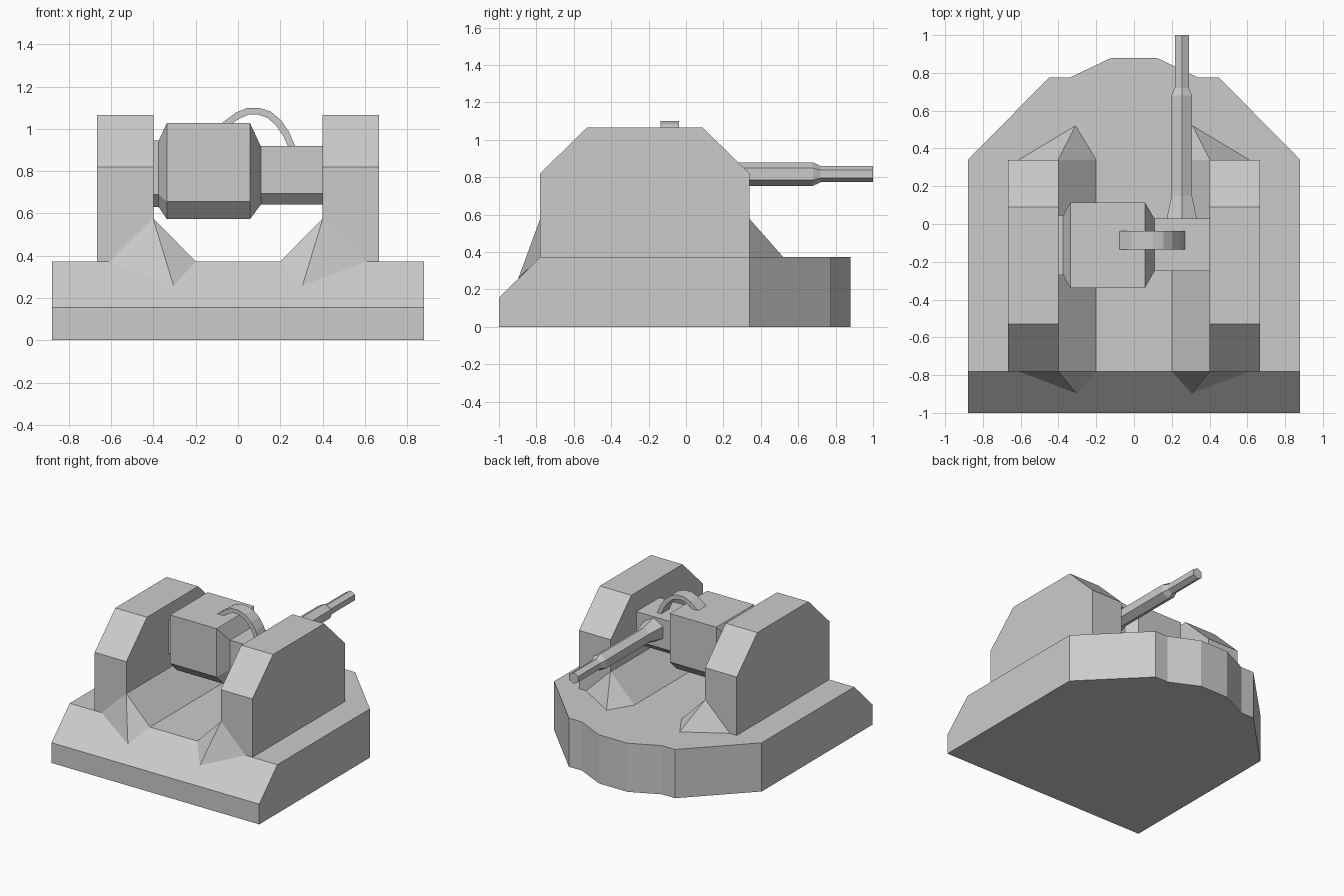
import bpy, bmesh, math
from mathutils import Vector

if "Cube" in bpy.data.objects:
    bpy.data.objects.remove(bpy.data.objects["Cube"])


def finish(name, bm, mirror=False):
    bmesh.ops.recalc_face_normals(bm, faces=bm.faces[:])
    mesh = bpy.data.meshes.new(name)
    bm.to_mesh(mesh)
    bm.free()
    obj = bpy.data.objects.new(name, mesh)
    bpy.context.collection.objects.link(obj)
    if mirror:
        obj.modifiers.new("Mirror", 'MIRROR').use_mirror_merge = False
    return obj


def extrude(points, offset):
    """Solid prism from a flat 3D outline."""
    bm = bmesh.new()
    face = bm.faces.new([bm.verts.new(p) for p in points])
    res = bmesh.ops.extrude_face_region(bm, geom=[face], use_keep_orig=True)
    verts = [g for g in res['geom'] if isinstance(g, bmesh.types.BMVert)]
    bmesh.ops.translate(bm, vec=offset, verts=verts)
    return bm


def loft(rings):
    """Skin a row of matching cross-sections and cap both ends."""
    bm = bmesh.new()
    rows = [[bm.verts.new(p) for p in ring] for ring in rings]
    n = len(rows[0])
    for a, b in zip(rows, rows[1:]):
        for i in range(n):
            j = (i + 1) % n
            bm.faces.new((a[i], a[j], b[j], b[i]))
    bm.faces.new(rows[0])
    bm.faces.new(rows[-1])
    return bm


# Base slab with sloped front
half = [(0.88, -1), (0.88, 0.34), (0.45, 0.775), (0.34, 0.775), (0.12, 0.88)]
outline = half + [(-x, y) for x, y in reversed(half)]
bm = extrude([(x, y, 0) for x, y in outline], (0, 0, 0.373))
bmesh.ops.bisect_plane(bm, geom=bm.verts[:] + bm.edges[:] + bm.faces[:],
                       plane_co=(0, -0.78, 0.373), plane_no=(0, -0.218, 0.22),
                       clear_outer=True)
bmesh.ops.holes_fill(bm, edges=[e for e in bm.edges if e.is_boundary], sides=0)
finish("base", bm)

# Side towers
tower = [(-0.78, 0.3), (-0.78, 0.82), (-0.53, 1.065), (0.09, 1.065),
         (0.34, 0.82), (0.34, 0.3)]
finish("side_tower", extrude([(0.40, y, z) for y, z in tower], (0.268, 0, 0)), True)

# Sloped buttresses at the tower feet
bm = bmesh.new()
for p in [(0.402, -0.78, 0.577), (0.402, 0.34, 0.577),
          (0.20, -0.78, 0.373), (0.305, -0.897, 0.258), (0.61, -0.78, 0.373),
          (0.20, 0.34, 0.373), (0.31, 0.52, 0.373), (0.61, 0.34, 0.373)]:
    bm.verts.new(p)
bmesh.ops.convex_hull(bm, input=bm.verts[:])
finish("tower_buttress", bm, True)


# Gun housing: box sections with chamfered lower edges
def section(x, y0, y1, z0, z1, c):
    return [(x, y0, z1), (x, y0, z0 + c), (x, y0 + c, z0),
            (x, y1 - c, z0), (x, y1, z0 + c), (x, y1, z1)]


finish("gun_housing", loft([
    section(-0.405, -0.27, 0.045, 0.63, 0.945, 0.06),
    section(-0.375, -0.27, 0.045, 0.63, 0.945, 0.06),
    section(-0.337, -0.34, 0.115, 0.573, 1.027, 0.083),
    section(0.057, -0.34, 0.115, 0.573, 1.027, 0.083),
    section(0.108, -0.25, 0.03, 0.642, 0.918, 0.052),
    section(0.405, -0.25, 0.03, 0.642, 0.918, 0.052)]))

# Hexagonal stepped barrel with flared root
rings = []
for y, r in [(0.0, 0.092), (0.03, 0.092), (0.15, 0.0625), (0.68, 0.0625),
             (0.72, 0.043), (1.0, 0.043)]:
    rings.append([(0.253 + r * math.sin(k * math.pi / 3), y,
                   0.817 + r * math.cos(k * math.pi / 3)) for k in range(6)])
finish("barrel", loft(rings))

# Curved ammunition feed strip
outer = [(-0.08, 1.025), (-0.01, 1.077), (0.045, 1.10), (0.10, 1.10),
         (0.155, 1.082), (0.205, 1.04), (0.242, 0.985), (0.272, 0.915)]
inner = [(-0.03, 1.025), (0.01, 1.05), (0.052, 1.068), (0.095, 1.068),
         (0.138, 1.053), (0.18, 1.017), (0.213, 0.968), (0.238, 0.915)]
finish("feed_strip", loft([
    [(a[0], -0.135, a[1]), (a[0], -0.037, a[1]),
     (b[0], -0.037, b[1]), (b[0], -0.135, b[1])] for a, b in zip(outer, inner)]))
